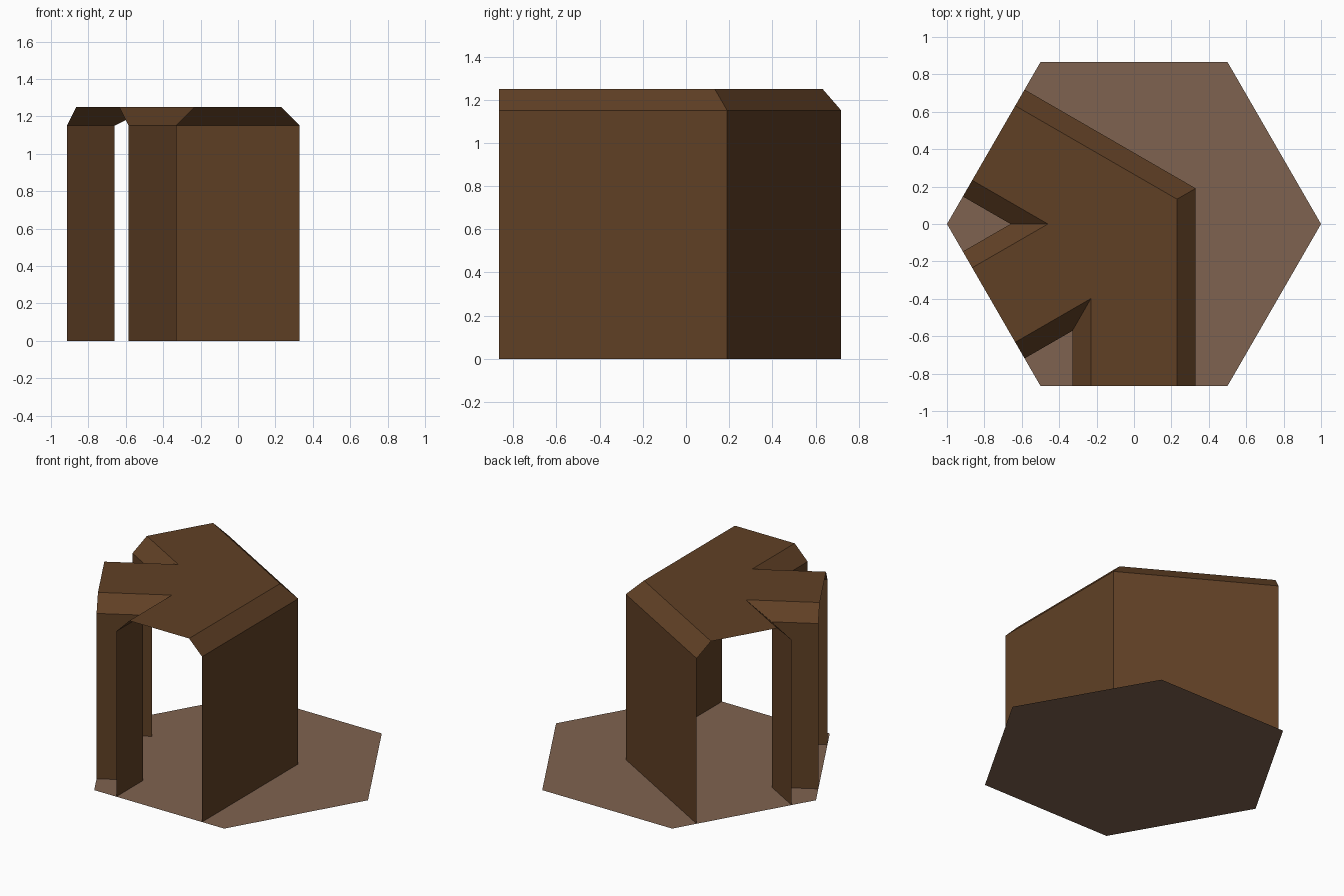
import bpy, bmesh, math
from mathutils import Vector

if "Cube" in bpy.data.objects:
    bpy.data.objects.remove(bpy.data.objects["Cube"])

WALL_H, CEIL_H = 1.15, 1.25      # wall top, ceiling height
HALF_W, HALF_C = 0.33, 0.23      # half width of passage at walls / ceiling
APOTHEM = math.sqrt(3) / 2
EXITS = [150, 210, 270]          # directions of the three open hexagon sides


def material(name, rgb):
    m = bpy.data.materials.new(name)
    m.diffuse_color = (*rgb, 1)
    m.use_nodes = True
    m.node_tree.nodes["Principled BSDF"].inputs["Base Color"].default_value = m.diffuse_color
    return m


rock = material("dark brown rock", (0.117, 0.051, 0.0185))
dirt = material("light brown dirt", (0.212, 0.124, 0.080))


def make(name, faces, mat):
    bm = bmesh.new()
    for f in faces:
        bm.faces.new([bm.verts.new(p) for p in f])
    bmesh.ops.remove_doubles(bm, verts=bm.verts, dist=0.0005)
    me = bpy.data.meshes.new(name)
    bm.to_mesh(me)
    bm.free()
    me.materials.append(mat)
    ob = bpy.data.objects.new(name, me)
    bpy.context.collection.objects.link(ob)
    return ob


def mouth(angle, side, w, z):
    """Point on an open side, offset w along the side."""
    a = math.radians(angle)
    d, t = Vector((math.cos(a), math.sin(a), 0)), Vector((-math.sin(a), math.cos(a), 0))
    return d * APOTHEM + t * side * w + Vector((0, 0, z))


def corner(a1, a2, w, z):
    """Where the walls of two neighbouring passages meet."""
    gap = (a2 - a1) % 360
    mid, half = math.radians(a1 + gap / 2), math.radians(gap / 2)
    r = w / math.sin(half)
    return Vector((math.cos(mid) * r, math.sin(mid) * r, z))


def path(a1, a2, w, z):
    return [mouth(a1, 1, w, z), corner(a1, a2, w, z), mouth(a2, -1, w, z)]


# hexagonal floor
make("floor", [[(math.cos(math.radians(60 * i)), math.sin(math.radians(60 * i)), 0)
                for i in range(6)]], dirt)

# walls with sloped upper edge, one run between each pair of exits
faces, ceiling = [], []
for i, a in enumerate(EXITS):
    b = EXITS[(i + 1) % 3]
    rows = [path(a, b, HALF_W, 0), path(a, b, HALF_W, WALL_H), path(a, b, HALF_C, CEIL_H)]
    for lo, hi in zip(rows, rows[1:]):
        for k in range(2):
            faces.append([lo[k + 1], hi[k + 1], hi[k], lo[k]][::-1])
    ceiling += rows[2]
make("tunnel_walls", faces, rock)

# flat ceiling: a triangular hub plus one strip per passage
make("tunnel_ceiling", [ceiling], rock)
